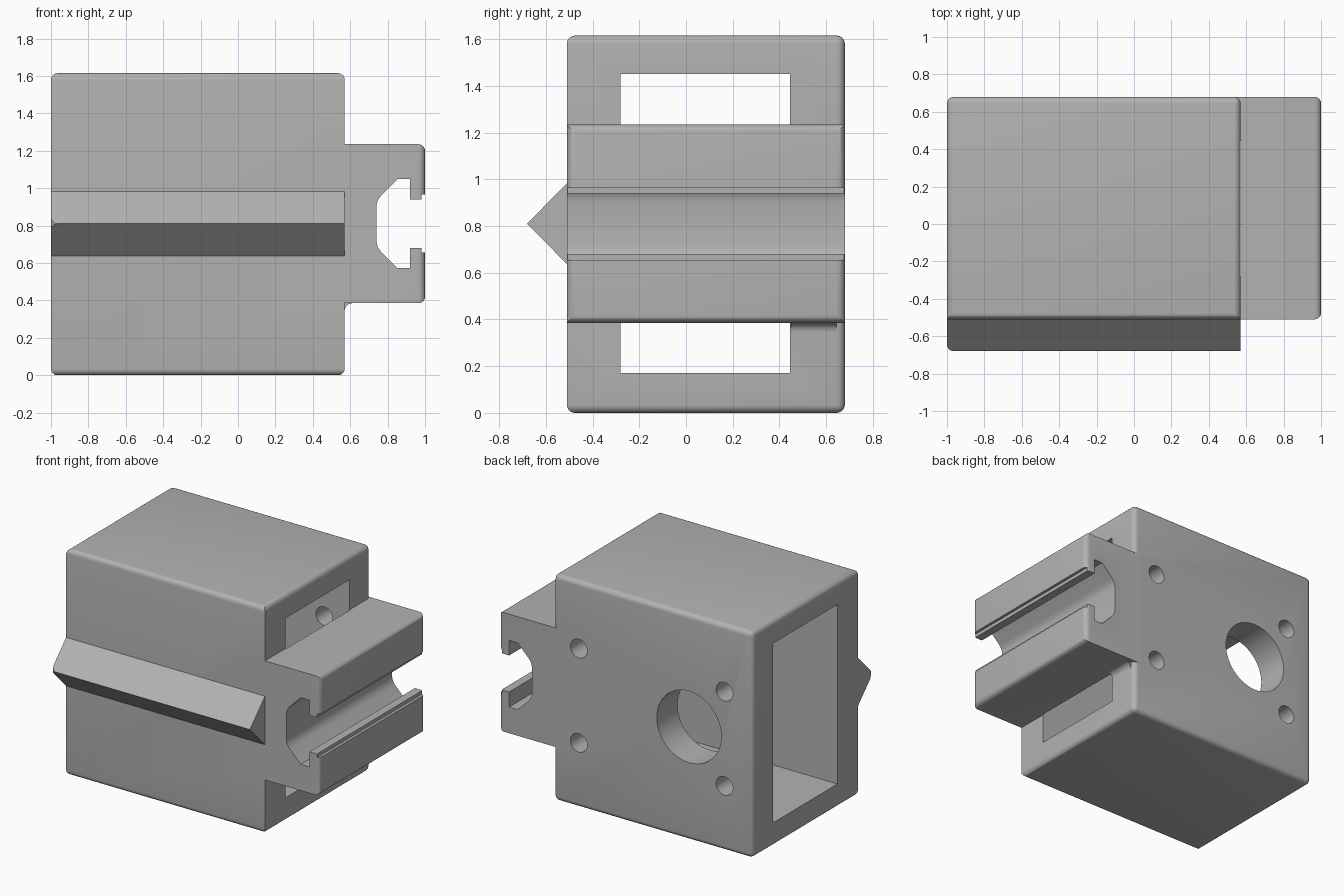
import bpy, bmesh, math
from mathutils import Vector

if "Cube" in bpy.data.objects:
    bpy.data.objects.remove(bpy.data.objects["Cube"], do_unlink=True)

GREY = (0.45, 0.45, 0.45, 1)
mat = bpy.data.materials.new("plain grey")
mat.use_nodes = True
mat.diffuse_color = GREY
mat.node_tree.nodes["Principled BSDF"].inputs["Base Color"].default_value = GREY

X0, X1, X2 = -1.0, 0.57, 1.0      # body left, body right, rail tip
Y0, Y1 = -0.51, 0.68              # front and back faces
TOP, MID = 1.615, 0.81
ROUND = 0.035


def finish(name, bm):
    bmesh.ops.recalc_face_normals(bm, faces=bm.faces)
    mesh = bpy.data.meshes.new(name)
    bm.to_mesh(mesh)
    bm.free()
    mesh.materials.append(mat)
    obj = bpy.data.objects.new(name, mesh)
    bpy.context.collection.objects.link(obj)
    return obj


def box(name, lo, hi, rounded=None):
    """Box between two corners; edges whose midpoint passes the test are rounded."""
    lo, hi = Vector(lo), Vector(hi)
    bm = bmesh.new()
    bmesh.ops.create_cube(bm, size=1)
    for v in bm.verts:
        v.co = [(a + b) / 2 + c * (b - a) for a, b, c in zip(lo, hi, v.co)]
    if rounded:
        edges = [e for e in bm.edges if rounded((e.verts[0].co + e.verts[1].co) / 2)]
        bmesh.ops.bevel(bm, geom=edges, offset=ROUND, segments=5, profile=0.5,
                        affect='EDGES', clamp_overlap=True)
    return finish(name, bm)


def prism(name, points, direction):
    """Extrude a planar outline along a direction."""
    bm = bmesh.new()
    face = bm.faces.new([bm.verts.new(p) for p in points])
    out = bmesh.ops.extrude_face_region(bm, geom=[face])
    bmesh.ops.translate(bm, vec=direction,
                        verts=[g for g in out["geom"] if isinstance(g, bmesh.types.BMVert)])
    return finish(name, bm)


def hole(x, z, radius):
    ring = [(x + radius * math.cos(a), 0.38, z + radius * math.sin(a))
            for a in (math.tau * i / 48 for i in range(48))]
    return prism("hole_cutter", ring, (0, 0.5, 0))


def combine(target, tool, operation):
    mod = target.modifiers.new("combine", 'BOOLEAN')
    mod.object, mod.operation, mod.solver = tool, operation, 'EXACT'
    bpy.context.view_layer.objects.active = target
    bpy.ops.object.modifier_apply(modifier=mod.name)
    bpy.data.objects.remove(tool, do_unlink=True)


# Housing block, rounded except for the upright front edges
housing = box("housing", (X0, Y0, 0), (X1, Y1, TOP),
              lambda m: not (m.y < Y0 + 0.01 and abs(m.z - TOP / 2) < 0.01))

# Side rail with a rounded outer face
rail = box("rail", (X1 - 0.08, Y0, 0.385), (X2, Y1, 1.235), lambda m: m.x > X2 - 0.01)
combine(housing, rail, 'UNION')

# Small fillet under the rail, on the back wall
r = 0.04
arc = [(X1 + r - r * math.cos(t), 0.45, 0.385 - r + r * math.sin(t))
       for t in (math.pi / 2 * i / 6 for i in range(7))]
fillet = prism("fillet", arc + [(X1 + r, 0.45, 0.4), (X1 - 0.03, 0.45, 0.4),
                                (X1 - 0.03, 0.45, 0.385 - r)], (0, Y1 - 0.45 - ROUND, 0))
combine(housing, fillet, 'UNION')

# Hollow through the housing
combine(housing, box("hollow_cutter", (X0 - 0.1, -0.28, 0.17), (X1 + 0.004, 0.445, 1.45)),
        'DIFFERENCE')

# Stepped slot along the rail, mirrored about its middle
half = [(1.1, 0.155), (0.98, 0.155), (0.98, 0.13), (0.92, 0.13), (0.92, 0.238),
        (0.853, 0.238), (0.765, 0.15), (0.747, 0.125), (0.74, 0.095)]
outline = [(x, Y0 - 0.1, MID - h) for x, h in half]
outline += [(x, Y0 - 0.1, MID + h) for x, h in reversed(half)]
combine(housing, prism("slot_cutter", outline, (0, 1.5, 0)), 'DIFFERENCE')

# Shaft hole and four screw holes in the back wall
combine(housing, hole(-0.5, MID, 0.255), 'DIFFERENCE')
for x in (0.37, -0.78):
    for side in (-1, 1):
        combine(housing, hole(x, MID - 0.01 + side * 0.336, 0.066), 'DIFFERENCE')

# Pointed ridge across the front, with its left tip rounded off
ridge = prism("front_ridge", [(X0, Y0 + 0.02, MID - 0.173), (X0, Y0, MID - 0.173),
                              (X0, -0.68, MID), (X0, Y0, MID + 0.173),
                              (X0, Y0 + 0.02, MID + 0.173)], (X1 - X0, 0, 0))
trim = box("ridge_trim", (X0, -0.68, 0.5), (X1 + 0.2, 0, 1.1),
           lambda m: m.x < X0 + 0.01 and m.y < -0.6)
combine(ridge, trim, 'INTERSECT')

# Smooth the rounded edges, keep the corners crisp
for obj in (housing, ridge):
    bpy.ops.object.select_all(action='DESELECT')
    obj.select_set(True)
    bpy.context.view_layer.objects.active = obj
    bpy.ops.object.shade_smooth_by_angle(angle=math.radians(30))
